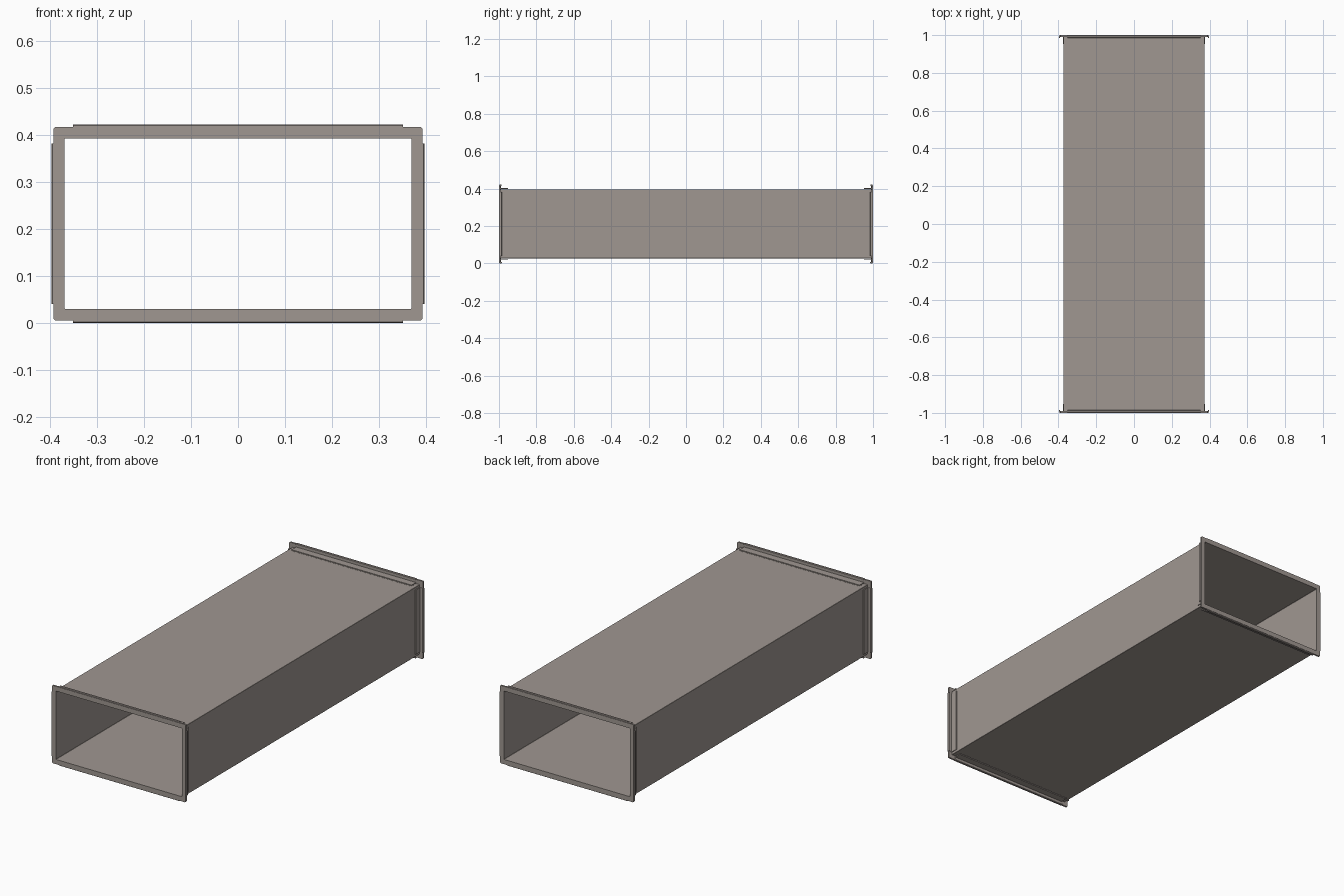
import bpy, bmesh
from mathutils import Vector

if "Cube" in bpy.data.objects:
    bpy.data.objects.remove(bpy.data.objects["Cube"])

CZ = 0.211                 # height of the duct axis
HW, HH = 0.373, 0.1845     # outer half width / half height of the duct
mat = bpy.data.materials.new("warm grey sheet metal")
mat.diffuse_color = (0.35, 0.31, 0.285, 1)
mat.use_nodes = True
mat.node_tree.nodes["Principled BSDF"].inputs["Base Color"].default_value = mat.diffuse_color


def finish(bm, name):
    bmesh.ops.recalc_face_normals(bm, faces=bm.faces)
    me = bpy.data.meshes.new(name)
    bm.to_mesh(me)
    bm.free()
    me.materials.append(mat)
    ob = bpy.data.objects.new(name, me)
    bpy.context.collection.objects.link(ob)
    return ob


def outline(hw, hh, c):
    """Rectangle with small clipped corners."""
    return [(hw - c, -hh), (hw, -hh + c), (hw, hh - c), (hw - c, hh),
            (-hw + c, hh), (-hw, hh - c), (-hw, -hh + c), (-hw + c, -hh)]


def frame(name, outer, inner, y0, y1):
    """Rectangular tube between two outlines, from y0 to y1."""
    bm = bmesh.new()
    loops = [[bm.verts.new((x, y, z + CZ)) for x, z in pts]
             for pts, y in ((outer, y0), (outer, y1), (inner, y1), (inner, y0))]
    n = len(outer)
    for k in range(4):
        a, b = loops[k], loops[(k + 1) % 4]
        for i in range(n):
            j = (i + 1) % n
            bm.faces.new((a[i], a[j], b[j], b[i]))
    return finish(bm, name)


# Rail section: (outward from duct wall, depth from duct end)
RAIL = [(-0.003, 0.002), (0.0225, 0.002), (0.024, 0.004), (0.024, 0.013),
        (0.022, 0.015), (0.018, 0.015), (0.018, 0.010), (0.004, 0.010),
        (0.004, 0.047), (0.0, 0.047), (0.0, 0.010), (-0.002, 0.010),
        (-0.002, 0.047), (-0.003, 0.047)]


def rail(name, out, along, dist, half, end):
    bm = bmesh.new()
    rows = [[bm.verts.new(out * (dist + u) + along * s
                          + Vector((0, end * (1 - v), CZ))) for u, v in RAIL]
            for s in (-half, half)]
    n = len(RAIL)
    for i in range(n):
        j = (i + 1) % n
        bm.faces.new((rows[0][i], rows[0][j], rows[1][j], rows[1][i]))
    for r in rows:
        bm.faces.new(r)
    return finish(bm, name)


# Duct body: thin open tube
frame("duct_body", outline(HW, HH, 0.001), outline(HW - 0.002, HH - 0.002, 0.001),
      -0.996, 0.996)

X, Z = Vector((1, 0, 0)), Vector((0, 0, 1))
for end, label in ((-1, "front"), (1, "back")):
    # Flat flange frame with its corners
    frame(label + "_flange", outline(0.393, 0.2065, 0.004),
          outline(HW - 0.003, HH - 0.003, 0.002), end, end * 0.991)
    # Four slide-on rails
    for s, a, b in ((1, "top", "right"), (-1, "bottom", "left")):
        rail(f"{label}_{a}_rail", Z * s, X, HH + 0.0025, 0.352, end)
        rail(f"{label}_{b}_rail", X * s, Z, HW, 0.171, end)
